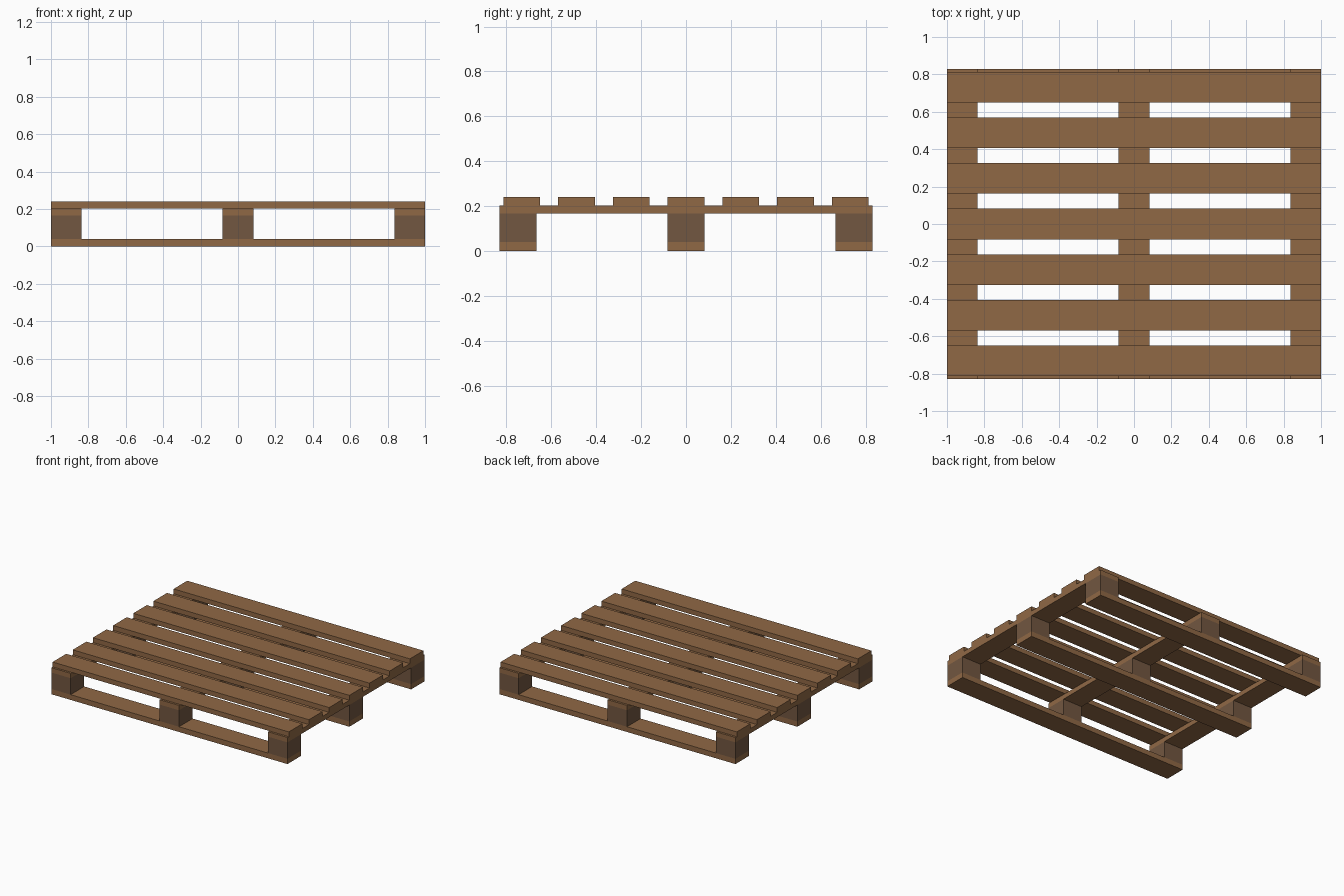
import bpy

if "Cube" in bpy.data.objects:
    bpy.data.objects.remove(bpy.data.objects["Cube"])


def material(name, rgb):
    m = bpy.data.materials.new(name)
    m.diffuse_color = (*rgb, 1)
    m.use_nodes = True
    m.node_tree.nodes["Principled BSDF"].inputs["Base Color"].default_value = m.diffuse_color
    return m


plank_wood = material("plank_wood", (0.28, 0.14, 0.06))
block_wood = material("block_wood", (0.17, 0.095, 0.052))


def box(name, x, y, z0, z1, sx, sy, mat):
    bpy.ops.mesh.primitive_cube_add(size=1, location=(x, y, (z0 + z1) / 2))
    o = bpy.context.object
    o.name = name
    o.scale = (sx, sy, z1 - z0)
    bpy.ops.object.transform_apply(location=False, rotation=False, scale=True)
    o.data.materials.append(mat)
    return o


LENGTH, WIDTH, PLANK = 2.0, 1.66, 0.164
Z_BOTTOM, Z_BLOCK, Z_STRINGER, Z_TOP = 0.04, 0.166, 0.203, 0.24
END_X = (LENGTH - PLANK) / 2
END_Y = (WIDTH - PLANK) / 2

for i in (-1, 0, 1):
    # Bottom runners along x, cross boards along y
    box(f"bottom_board_{i + 2}", 0, i * END_Y, 0, Z_BOTTOM, LENGTH, PLANK, plank_wood)
    box(f"cross_board_{i + 2}", i * END_X, 0, Z_BLOCK, Z_STRINGER, PLANK, WIDTH, plank_wood)
    # Spacer blocks
    for j in (-1, 0, 1):
        box(f"block_{i + 2}_{j + 2}", i * END_X, j * END_Y, Z_BOTTOM, Z_BLOCK,
            PLANK, PLANK, block_wood)

# Top deck slats
for k in range(7):
    box(f"deck_slat_{k + 1}", 0, (k - 3) * 0.244, Z_STRINGER, Z_TOP, LENGTH, PLANK, plank_wood)
